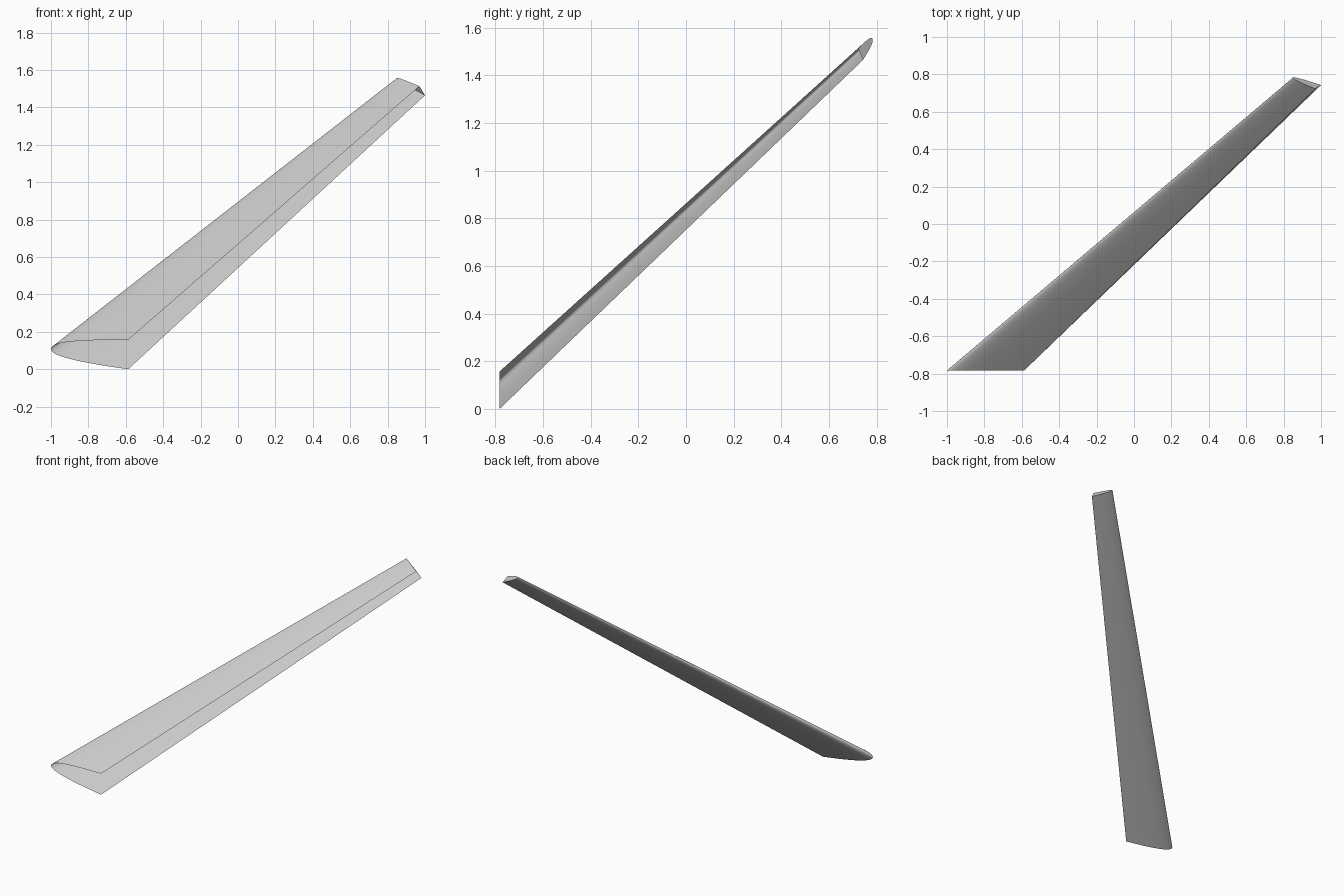
import bpy
import bmesh
import math
from mathutils import Vector
from mathutils.geometry import interpolate_bezier

cube = bpy.data.objects.get("Cube")
if cube:
    bpy.data.objects.remove(cube, do_unlink=True)

grey = bpy.data.materials.new("light_grey")
grey.use_nodes = True
colour = (0.6, 0.6, 0.6, 1)
grey.diffuse_color = colour
grey.node_tree.nodes["Principled BSDF"].inputs["Base Color"].default_value = colour

# Corners of the two end sections: nose, upper rear edge, lower rear edge
root = [Vector(p) for p in ((-1, -0.783, 0.107), (-0.587, -0.783, 0.157), (-0.587, -0.783, 0))]
tip = [Vector(p) for p in ((0.85, 0.783, 1.553), (0.97, 0.723, 1.513), (1, 0.743, 1.465))]
STEPS = 20

# Root profile: upper rear edge, round the nose, to the lower rear edge
nose, upper, lower = root
y = nose.y
top_curve = interpolate_bezier(nose, Vector((-1, y, 0.15)), Vector((-0.85, y, 0.157)), upper, STEPS)
under_curve = interpolate_bezier(nose, Vector((-1, y, 0.065)), Vector((-0.8, y, 0.03)), lower, STEPS)
profile = top_curve[::-1] + under_curve[1:]


def to_tip(p):
    """Carry a root profile point to the matching place on the tip section."""
    d, u, v = p - root[0], root[1] - root[0], root[2] - root[0]
    det = u.x * v.z - u.z * v.x
    a = (d.x * v.z - d.z * v.x) / det
    b = (u.x * d.z - u.z * d.x) / det
    return tip[0] + a * (tip[1] - tip[0]) + b * (tip[2] - tip[0])


# Tapered shell, open at the root and rear, closed at the tip
bm = bmesh.new()
near = [bm.verts.new(p) for p in profile]
far = [bm.verts.new(to_tip(p)) for p in profile]
for i in range(len(profile) - 1):
    bm.faces.new((near[i], far[i], far[i + 1], near[i + 1]))
bm.faces.new(far[::-1])

mesh = bpy.data.meshes.new("swept_wing_shell")
bm.to_mesh(mesh)
bm.free()
mesh.materials.append(grey)
wing = bpy.data.objects.new("swept_wing_shell", mesh)
bpy.context.collection.objects.link(wing)

bpy.ops.object.select_all(action="DESELECT")
wing.select_set(True)
bpy.context.view_layer.objects.active = wing
bpy.ops.object.shade_smooth_by_angle(angle=math.radians(40))
